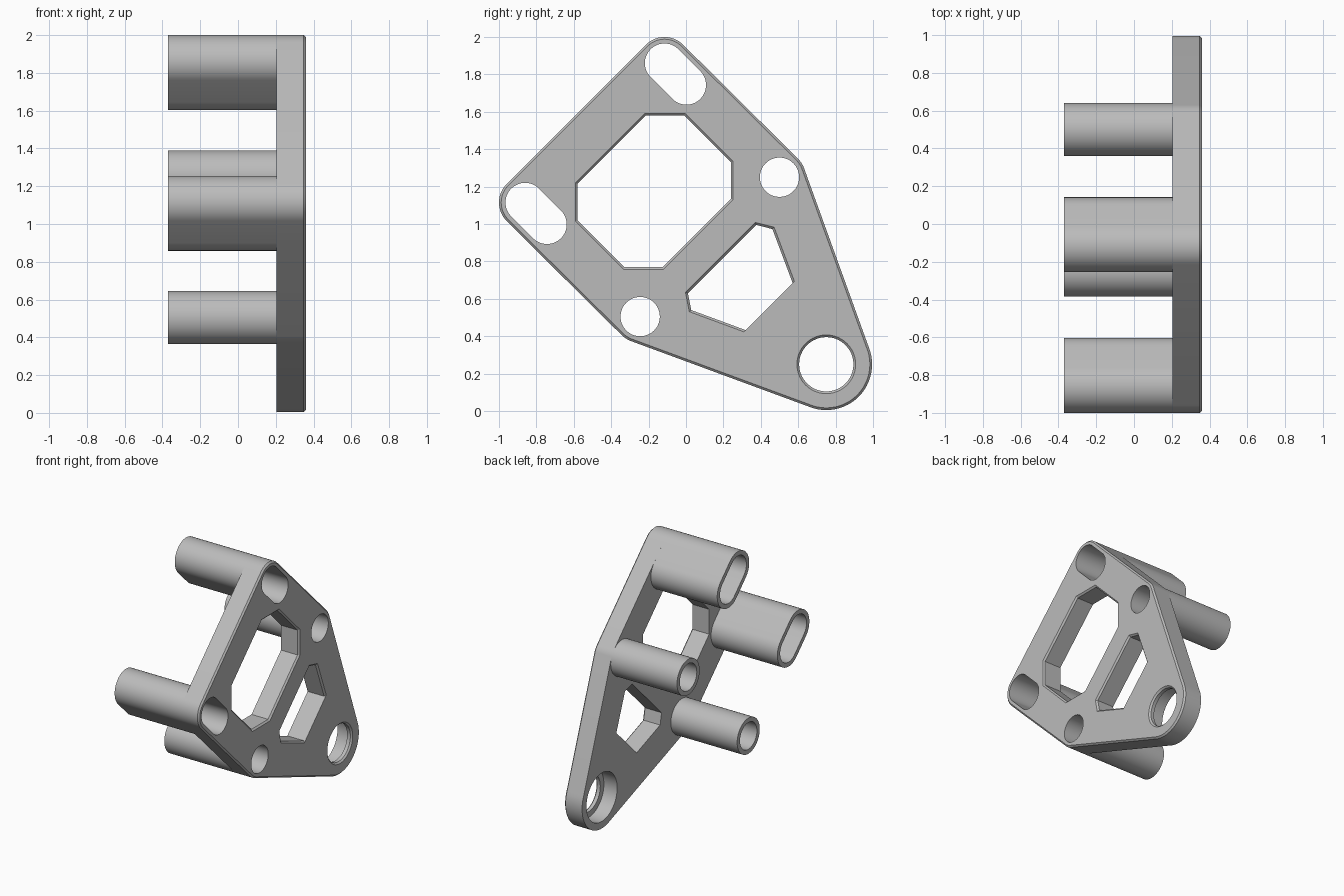
import bpy, bmesh, math
from mathutils import Vector

if "Cube" in bpy.data.objects:
    bpy.data.objects.remove(bpy.data.objects["Cube"], do_unlink=True)

BACK, FACE, TUBE_END, BEVEL = 0.205, 0.36, -0.37, 0.012
BORE, WALL = 0.105, 0.14

grey = bpy.data.materials.new("plain grey")
grey.use_nodes = True
grey.diffuse_color = (0.5, 0.5, 0.5, 1)
grey.node_tree.nodes["Principled BSDF"].inputs["Base Color"].default_value = (0.5, 0.5, 0.5, 1)


def hull(circles, steps=64):
    """Counter-clockwise outline wrapped round circles (y, z, radius)."""
    pts = sorted({(round(y + r * math.cos(math.tau * i / steps), 6),
                   round(z + r * math.sin(math.tau * i / steps), 6))
                  for y, z, r in circles for i in range(steps)})

    def chain(seq):
        out = []
        for p in seq:
            while len(out) > 1 and ((out[-1][0] - out[-2][0]) * (p[1] - out[-2][1])
                                    - (out[-1][1] - out[-2][1]) * (p[0] - out[-2][0])) <= 1e-6:
                out.pop()
            out.append(p)
        return out[:-1]
    return [Vector(p) for p in chain(pts) + chain(pts[::-1])]


def offset(pts, amounts):
    """Move each edge of a counter-clockwise outline outward."""
    n = len(pts)
    if not isinstance(amounts, list):
        amounts = [amounts] * n
    out = []
    for i in range(n):
        a = (pts[i] - pts[i - 1]).normalized()
        b = (pts[(i + 1) % n] - pts[i]).normalized()
        na, nb = Vector((a.y, -a.x)), Vector((b.y, -b.x))
        da, db = amounts[i - 1], amounts[i]
        det = na.x * nb.y - na.y * nb.x
        if abs(det) < 1e-4:
            out.append(pts[i] + na * da)
        else:
            out.append(pts[i] + Vector((da * nb.y - db * na.y, db * na.x - da * nb.x)) / det)
    return out


def loft(name, sections, caps=True):
    """Skin a row of matching outlines, each given as (x, outline)."""
    bm = bmesh.new()
    rings = [[bm.verts.new((x, p.x, p.y)) for p in pts] for x, pts in sections]
    for r, s in zip(rings, rings[1:]):
        for i in range(len(r)):
            bm.faces.new((r[i - 1], r[i], s[i], s[i - 1]))
    if caps:
        bm.faces.new(rings[0])
        bm.faces.new(rings[-1])
    bmesh.ops.recalc_face_normals(bm, faces=bm.faces)
    mesh = bpy.data.meshes.new(name)
    bm.to_mesh(mesh)
    bm.free()
    mesh.materials.append(grey)
    obj = bpy.data.objects.new(name, mesh)
    bpy.context.collection.objects.link(obj)
    return obj


def activate(obj):
    bpy.ops.object.select_all(action='DESELECT')
    obj.select_set(True)
    bpy.context.view_layer.objects.active = obj


def cut(target, cutter):
    mod = target.modifiers.new("cut", 'BOOLEAN')
    mod.operation, mod.solver, mod.object = 'DIFFERENCE', 'EXACT', cutter
    activate(target)
    bpy.ops.object.modifier_apply(modifier=mod.name)
    bpy.data.objects.remove(cutter, do_unlink=True)


def bevelled_window(pts, amounts):
    """Straight opening that flares at the outer face."""
    double = [2 * a for a in amounts]
    return loft("window_cutter", [(BACK - 0.05, pts), (FACE - BEVEL, pts),
                                  (FACE + BEVEL, offset(pts, double))])


# Tube centres: a pair makes a slot, a single one a round tube
tubes = {
    "upper_slot_tube": [(-0.115, 1.86), (0.002, 1.743)],
    "lower_slot_tube": [(-0.86, 1.115), (-0.743, 0.998)],
    "upper_round_tube": [(0.5, 1.25)],
    "lower_round_tube": [(-0.245, 0.505)],
}
PIVOT, PIVOT_R = (0.75, 0.25), 0.245

# Plate with bevelled outer rim
rim = [(y, z, WALL) for c in tubes.values() for y, z in c] + [(*PIVOT, PIVOT_R)]
outline = hull(rim)
plate = loft("plate", [(BACK, outline), (FACE - BEVEL, outline), (FACE, offset(outline, -BEVEL))])

# Tubes and their bores through the plate
parts = [plate]
for name, centres in tubes.items():
    inner = hull([(y, z, BORE) for y, z in centres])
    outer = hull([(y, z, WALL) for y, z in centres])
    parts.append(loft(name, [(BACK, outer), (TUBE_END, outer),
                             (TUBE_END, inner), (BACK, inner)], caps=False))
    cut(plate, loft("bore_cutter", [(BACK - 0.05, inner), (FACE + 0.05, inner)]))

# Octagonal window
octagon = [Vector(p) for p in ((-0.215, 1.58), (-0.58, 1.215), (-0.58, 1.02), (-0.33, 0.77),
                               (-0.125, 0.77), (0.24, 1.135), (0.24, 1.33), (-0.01, 1.58))]
cut(plate, bevelled_window(octagon, [BEVEL] * 8))

# Six-sided window, its edge nearest the pivot left sharp
small = [Vector(p) for p in ((0.375, 0.995), (0.01, 0.63), (0.028, 0.54),
                             (0.318, 0.433), (0.57, 0.685), (0.462, 0.973))]
cut(plate, bevelled_window(small, [BEVEL] * 3 + [0] + [BEVEL] * 2))

# Pivot seat: wide bore from behind, narrower lip at the face
wide, lip, flare = (hull([(*PIVOT, r)]) for r in (0.19, 0.145, 0.145 + 2 * BEVEL))
cut(plate, loft("pivot_cutter", [(BACK - 0.05, wide), (FACE - 0.04, wide), (FACE - 0.04, lip),
                                 (FACE - BEVEL, lip), (FACE + BEVEL, flare)]))

for part in parts:
    activate(part)
    bpy.ops.object.shade_smooth_by_angle(angle=math.radians(25))
